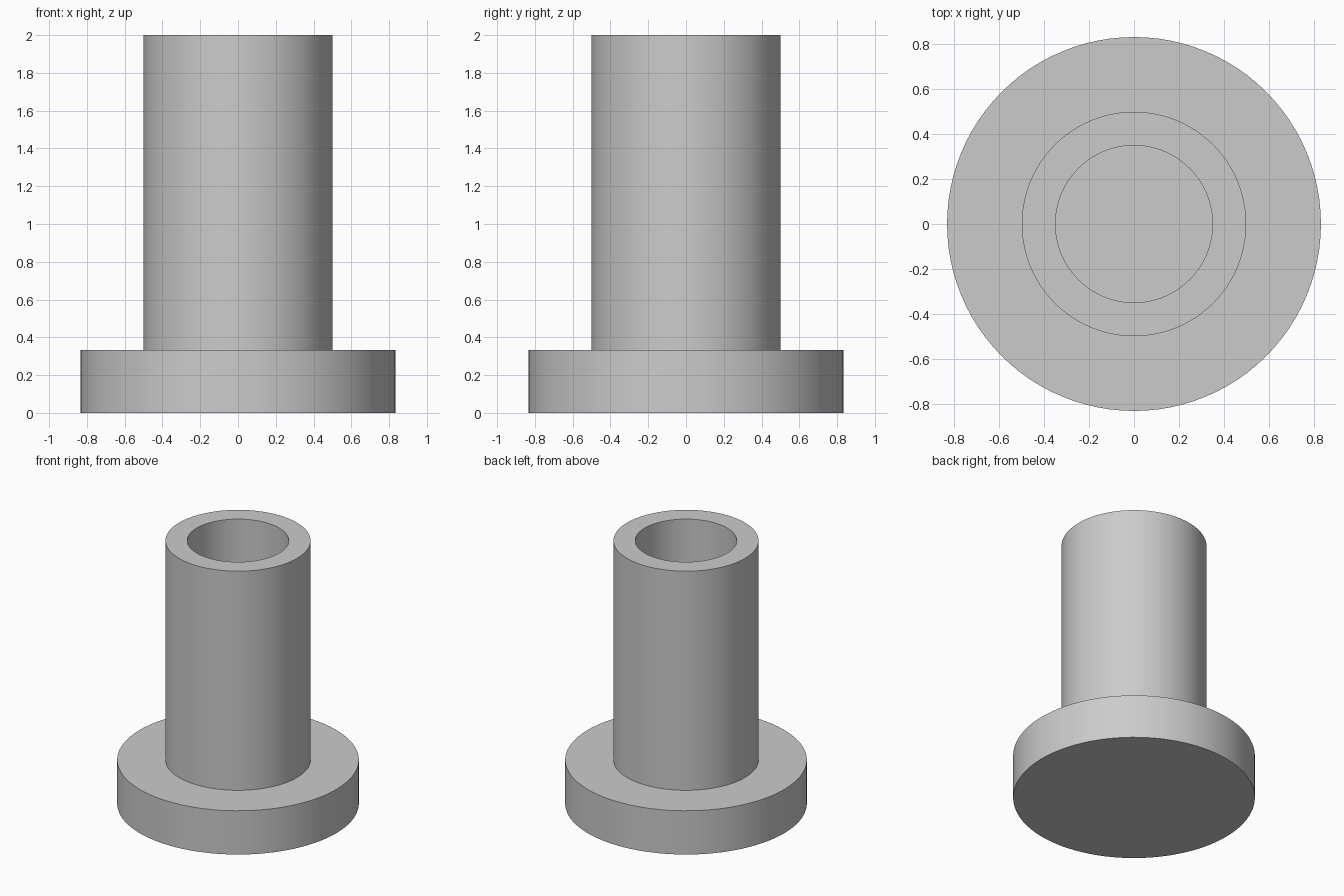
import bpy
import bmesh
from math import pi, radians

cube = bpy.data.objects.get("Cube")
if cube:
    bpy.data.objects.remove(cube, do_unlink=True)

SEGMENTS = 96
FLANGE_R, TUBE_R, BORE_R = 0.833, 0.5, 0.35
FLANGE_TOP, HEIGHT = 0.333, 2.0

# Plain grey material
grey = bpy.data.materials.new("light_grey")
grey.use_nodes = True
colour = (0.6, 0.6, 0.6, 1)
grey.diffuse_color = colour
grey.node_tree.nodes["Principled BSDF"].inputs["Base Color"].default_value = colour

# Half section: underside, flange, tube wall, rim, blind bore
profile = [
    (0, 0), (FLANGE_R, 0), (FLANGE_R, FLANGE_TOP), (TUBE_R, FLANGE_TOP),
    (TUBE_R, HEIGHT), (BORE_R, HEIGHT), (BORE_R, FLANGE_TOP), (0, FLANGE_TOP),
]

# Revolve the section into one closed solid
bm = bmesh.new()
verts = [bm.verts.new((r, 0, z)) for r, z in profile]
edges = [bm.edges.new(pair) for pair in zip(verts, verts[1:])]
bmesh.ops.spin(bm, geom=verts + edges, cent=(0, 0, 0), axis=(0, 0, 1),
               angle=2 * pi, steps=SEGMENTS, use_duplicate=False)
bmesh.ops.remove_doubles(bm, verts=bm.verts, dist=0.0001)
bmesh.ops.recalc_face_normals(bm, faces=bm.faces)

mesh = bpy.data.meshes.new("flanged_bushing")
bm.to_mesh(mesh)
bm.free()
mesh.materials.append(grey)

bushing = bpy.data.objects.new("flanged_bushing", mesh)
bpy.context.collection.objects.link(bushing)

# Smooth round walls, sharp rims
bpy.ops.object.select_all(action="DESELECT")
bushing.select_set(True)
bpy.context.view_layer.objects.active = bushing
bpy.ops.object.shade_smooth_by_angle(angle=radians(30))
